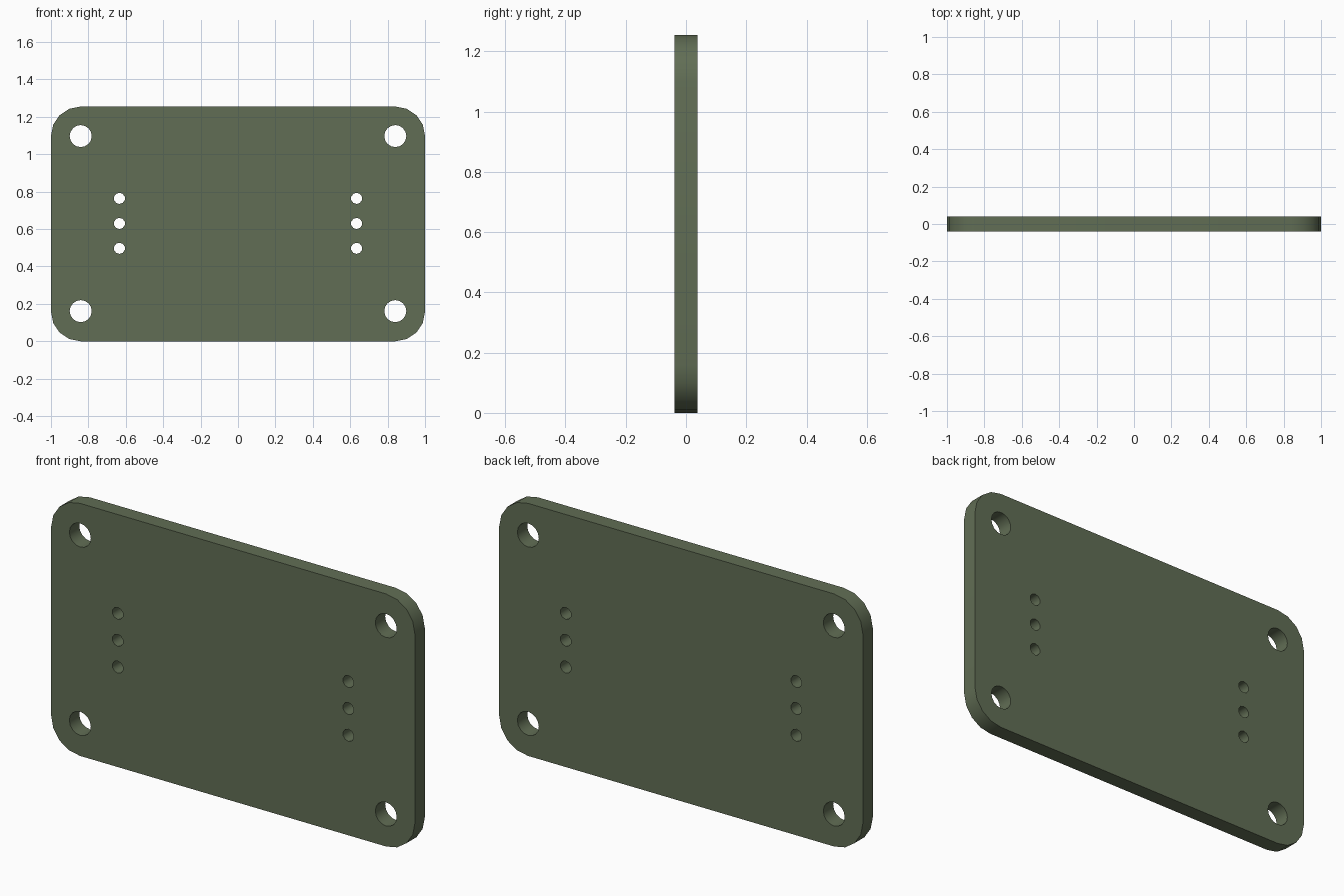
import bpy, bmesh
from math import cos, sin, pi, radians
from mathutils import Vector

if "Cube" in bpy.data.objects:
    bpy.data.objects.remove(bpy.data.objects["Cube"])

W, H, T = 1.0, 1.255, 0.039      # half width, height, half thickness
R = 0.158                        # corner radius

def arc(cx, cz, r, start, sweep, n, closed=False):
    count = n if closed else n + 1
    return [(cx + r * cos(start + sweep * i / n), cz + r * sin(start + sweep * i / n))
            for i in range(count)]

def add_loop(bm, pts):
    vs = [bm.verts.new((x, -T, z)) for x, z in pts]
    return [bm.edges.new((vs[i], vs[(i + 1) % len(vs)])) for i in range(len(vs))]

bm = bmesh.new()

# rounded rectangular outline
outline = []
for k, (cx, cz) in enumerate([(W - R, H - R), (-W + R, H - R), (-W + R, R), (W - R, R)]):
    outline += arc(cx, cz, R, k * pi / 2, pi / 2, 4)
edges = add_loop(bm, outline)

# mounting holes in the corners and rows of three pin holes
for s in (-1, 1):
    for z in (R + 0.003, H - R):
        edges += add_loop(bm, arc(s * 0.841, z, 0.059, 0, 2 * pi, 16, True))
    for z in (0.497, 0.63, 0.764):
        edges += add_loop(bm, arc(s * 0.634, z, 0.03, pi / 10, 2 * pi, 10, True))

# fill the profile and give it thickness
bmesh.ops.triangle_fill(bm, edges=edges, use_beauty=True, normal=Vector((0, -1, 0)))
ext = bmesh.ops.extrude_face_region(bm, geom=bm.faces[:], use_keep_orig=True)
bmesh.ops.translate(bm, vec=(0, 2 * T, 0),
                    verts=[g for g in ext["geom"] if isinstance(g, bmesh.types.BMVert)])
bmesh.ops.recalc_face_normals(bm, faces=bm.faces[:])
bmesh.ops.dissolve_limit(bm, angle_limit=radians(1), verts=bm.verts[:], edges=bm.edges[:])

mesh = bpy.data.meshes.new("mounting_plate")
bm.to_mesh(mesh)
bm.free()
plate = bpy.data.objects.new("mounting_plate", mesh)
bpy.context.collection.objects.link(plate)

# dark green finish
mat = bpy.data.materials.new("dark_green")
mat.diffuse_color = (0.12, 0.155, 0.09, 1)
mat.use_nodes = True
mat.node_tree.nodes["Principled BSDF"].inputs["Base Color"].default_value = mat.diffuse_color
mesh.materials.append(mat)

# smooth corners and hole walls, sharp rims
bpy.context.view_layer.objects.active = plate
plate.select_set(True)
bpy.ops.object.shade_smooth_by_angle(angle=radians(40))
